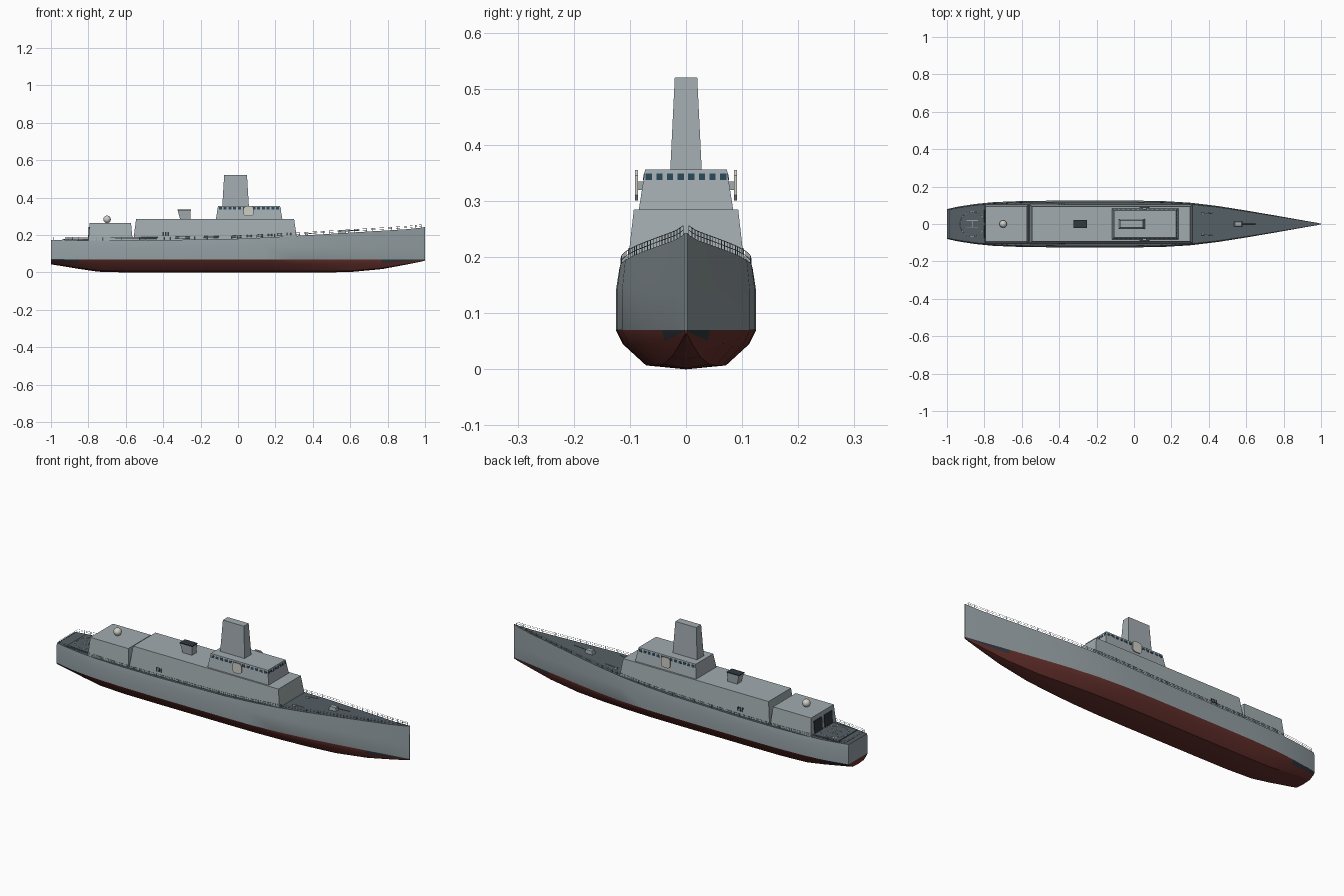
import bpy, bmesh, math

if "Cube" in bpy.data.objects:
    bpy.data.objects.remove(bpy.data.objects["Cube"])


def mat(name, r, g, b):
    m = bpy.data.materials.new(name)
    m.diffuse_color = (r, g, b, 1)
    m.use_nodes = True
    m.node_tree.nodes["Principled BSDF"].inputs["Base Color"].default_value = m.diffuse_color
    return m


GREY = mat("hull_grey", 0.29, 0.34, 0.36)
HOUSE = mat("house_grey", 0.36, 0.41, 0.43)
RED = mat("red_lead", 0.13, 0.03, 0.025)
DARK = mat("dark", 0.03, 0.04, 0.05)
DECK = mat("deck_grey", 0.09, 0.115, 0.13)
GLASS = mat("glass", 0.02, 0.06, 0.09)
PALE = mat("pale", 0.62, 0.61, 0.56)


def make(name, bm, mats):
    bmesh.ops.recalc_face_normals(bm, faces=bm.faces)
    me = bpy.data.meshes.new(name)
    bm.to_mesh(me)
    bm.free()
    for m in mats:
        me.materials.append(m)
    ob = bpy.data.objects.new(name, me)
    bpy.context.collection.objects.link(ob)
    return ob


def add_block(bm, low, high):
    """Tapered block; low and high are (x0, x1, y0, y1, z)."""
    rings = [[bm.verts.new(p) for p in ((a, c, z), (b, c, z), (b, d, z), (a, d, z))]
             for a, b, c, d, z in (low, high)]
    bm.faces.new(rings[0][::-1])
    bm.faces.new(rings[1])
    for i in range(4):
        j = (i + 1) % 4
        bm.faces.new((rings[0][i], rings[0][j], rings[1][j], rings[1][i]))


def blocks(name, pairs, m):
    bm = bmesh.new()
    for low, high in pairs:
        add_block(bm, low, high)
    return make(name, bm, [m])


def box(x0, x1, y0, y1, z0, z1):
    return (x0, x1, y0, y1, z0), (x0, x1, y0, y1, z1)


def wires(name, paths, radius, m):
    cu = bpy.data.curves.new(name, 'CURVE')
    cu.dimensions = '3D'
    cu.bevel_depth = radius
    cu.bevel_resolution = 0
    for pts in paths:
        s = cu.splines.new('POLY')
        s.points.add(len(pts) - 1)
        for p, co in zip(s.points, pts):
            p.co = (*co, 1)
    cu.materials.append(m)
    ob = bpy.data.objects.new(name, cu)
    bpy.context.collection.objects.link(ob)


# Hull: lofted stations (x, half beam, keel height, deck height)
stations = [(-1, .08, .043, .174), (-.94, .093, .034, .173), (-.85, .107, .019, .172),
            (-.75, .117, .004, .172), (-.6, .123, 0, .172), (-.4, .125, 0, .173),
            (0, .125, 0, .180), (.15, .123, 0, .187), (.3, .114, 0, .195),
            (.45, .096, 0, .204), (.6, .072, .002, .213), (.77, .043, .018, .223),
            (.9, .020, .042, .231), (.97, .008, .056, .238), (1, .002, .063, .243)]


def at(x):
    for p, q in zip(stations, stations[1:]):
        if x <= q[0]:
            t = (x - p[0]) / (q[0] - p[0])
            return [u + (v - u) * t for u, v in zip(p, q)]
    return stations[-1]


bm = bmesh.new()
rings = []
for x, b, k, d in stations:
    half = [(.57 * b, k + (.07 - k) * .1), (.9 * b, k + (.07 - k) * .64),
            (b, .07), (b, .14), (.95 * b, d)]
    prof = [(-y, z) for y, z in half[::-1]] + [(0, k)] + half
    rings.append([bm.verts.new((x, y, z)) for y, z in prof])
for (x, *_), (x2, *_), r, s in zip(stations, stations[1:], rings, rings[1:]):
    for i in range(11):
        j = (i + 1) % 11
        f = bm.faces.new((r[i], r[j], s[j], s[i]))
        boot = i in (2, 7) and (x2 <= -.85 or x >= .77)
        f.material_index = 3 if i == 10 else 2 if boot else 1 if 2 <= i <= 7 else 0
        f.smooth = i != 10
# Transom and stem caps, split at the waterline
for r in (rings[0], rings[-1]):
    bm.faces.new((r[0], r[1], r[2], r[8], r[9], r[10]))
    bm.faces.new(r[2:9]).material_index = 1
hull = make("hull", bm, [GREY, RED, DARK, DECK])
bpy.context.view_layer.objects.active = hull
hull.select_set(True)
bpy.ops.object.shade_smooth_by_angle(angle=math.radians(25))

# Superstructure
blocks("hangar", [((-.8, -.563, -.106, .106, .168), (-.793, -.572, -.094, .094, .265))], HOUSE)
blocks("deckhouse", [((-.56, .317, -.106, .106, .170), (-.545, .300, -.093, .093, .285))], HOUSE)
blocks("bridge", [((-.118, .237, -.084, .084, .285), (-.107, .225, -.073, .073, .356))], HOUSE)
blocks("mast_tower", [((-.084, .058, -.028, .028, .356), (-.074, .048, -.02, .02, .52))], HOUSE)
blocks("funnel", [((-.31, -.255, -.018, .018, .285), (-.322, -.253, -.021, .021, .331))], HOUSE)
blocks("funnel_cap", [box(-.324, -.251, -.022, .022, .331, .336)], DARK)


# Bridge windows follow the sloping walls
def wall(z, base, top):
    return base + (top - base) * (z - .285) / .071


lo, hi = .337, .349
ys = [wall(z, .084, .073) for z in (lo, hi)]
xs = [wall(z, .237, .225) for z in (lo, hi)]
panes = []
for i in range(13):
    x = -.094 + i * .0255
    for s in (-1, 1):
        panes.append(tuple((x - .008, x + .008, s * y - .001, s * y + .001, z)
                           for y, z in zip(ys, (lo, hi))))
for i in range(8):
    y = (i - 3.5) * .019
    panes.append(tuple((x - .001, x + .001, y - .0055, y + .0055, z)
                       for x, z in zip(xs, (lo, hi))))
blocks("bridge_windows", panes, GLASS)

# Octagonal radar panels beside the bridge
bm = bmesh.new()
outline = [(.040, .301), (.073, .301), (.083, .311), (.083, .345),
           (.073, .355), (.040, .355), (.030, .345), (.030, .311)]
for s in (-1, 1):
    f = bm.faces.new([bm.verts.new((x, s * .0855, z)) for x, z in outline])
    ext = bmesh.ops.extrude_face_region(bm, geom=[f])["geom"]
    bmesh.ops.translate(bm, vec=(0, s * .005, 0),
                        verts=[g for g in ext if isinstance(g, bmesh.types.BMVert)])
make("radar_panels", bm, [PALE])
blocks("radar_brackets", [box(.045, .068, min(s * .07, s * .086), max(s * .07, s * .086), .32, .335)
                          for s in (-1, 1)], HOUSE)

# Radome on the hangar roof
bm = bmesh.new()
bmesh.ops.create_uvsphere(bm, u_segments=20, v_segments=12, radius=.02)
for v in bm.verts:
    v.co += type(v.co)((-.7, 0, .284))
for f in bm.faces:
    f.smooth = True
make("radome", bm, [PALE])

# Side vents and hangar doors
blocks("side_vents", [((x - .004, x + .004, s * .1025 - .002, s * .1025 + .002, .195),
                       (x - .004, x + .004, s * .1005 - .002, s * .1005 + .002, .216))
                      for x in (-.40, -.387, -.374) for s in (-1, 1)], DARK)
blocks("hangar_doors", [((-.802, -.797, y - .033, y + .033, .178),
                         (-.798, -.793, y - .033, y + .033, .242)) for y in (-.042, .042)], DARK)

# Flight deck with landing markings
blocks("flight_deck", [((-.94, -.8, -.082, .082, .170), (-.94, -.8, -.082, .082, .177))], DECK)
ring = [(-.865 + .066 * math.cos(a), .066 * math.sin(a), .1775)
        for a in (i * math.tau / 40 for i in range(41))]
bars = [[(-.895, y, .1775), (-.835, y, .1775)] for y in (-.017, .017)]
bars.append([(-.865, -.017, .1775), (-.865, .017, .1775)])
wires("landing_marks", [ring] + bars, .001, PALE)

# Foredeck gun and small deck fittings
blocks("foredeck_mount", [((.535, .58, -.014, .014, .207), (.54, .575, -.011, .011, .228))], HOUSE)
wires("foredeck_barrel", [[(.57, 0, .222), (.65, 0, .227)]], .002, GREY)
blocks("deck_fittings", [((.36, .375, s * .056 - .006, s * .056 + .006, .196),
                          (.36, .375, s * .056 - .004, s * .056 + .004, .207))
                         for s in (-1, 1)], HOUSE)
wires("deck_fitting_tubes", [[(.365, s * .056, .206), (.425, s * .06, .212)] for s in (-1, 1)],
      .002, PALE)


# Railings along both deck edges
def rail(x, s, h):
    _, b, _, d = at(x)
    return (x, s * b * .93, d + h)


paths = []
for s in (-1, 1):
    line = [-.985 + i * .0328 for i in range(61)]
    paths += [[rail(x, s, h) for x in line] for h in (.008, .016)]
    paths += [[rail(x, s, 0), rail(x, s, .016)] for x in line]
paths += [[rail(-.985, -1, h), rail(-.985, 1, h)] for h in (.008, .016)]
wires("railings", paths, .0007, GREY)
